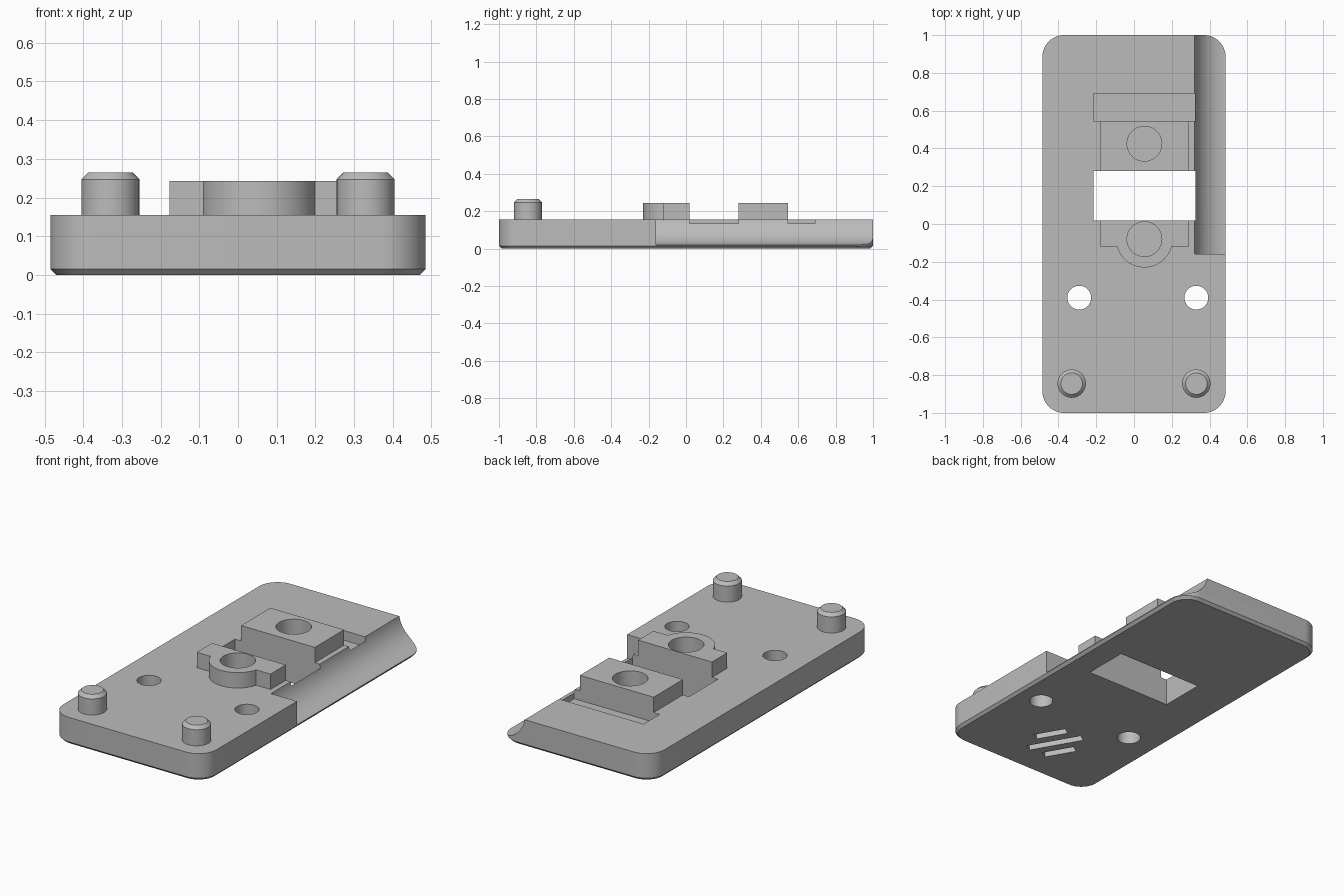
import bpy, bmesh, math
from mathutils import Matrix, Vector

cube = bpy.data.objects.get("Cube")
if cube:
    bpy.data.objects.remove(cube, do_unlink=True)

grey = bpy.data.materials.new("plain grey")
grey.use_nodes = True
colour = (0.5, 0.5, 0.5, 1)
grey.diffuse_color = colour
grey.node_tree.nodes["Principled BSDF"].inputs["Base Color"].default_value = colour

TOP = 0.155        # plate top
BLOCK_TOP = 0.243  # raised block top
MID = 0.055        # centre line of the blocks


def make(name, bm):
    bmesh.ops.recalc_face_normals(bm, faces=bm.faces)
    mesh = bpy.data.meshes.new(name)
    bm.to_mesh(mesh)
    bm.free()
    mesh.materials.append(grey)
    ob = bpy.data.objects.new(name, mesh)
    bpy.context.collection.objects.link(ob)
    return ob


def box(name, x, y, z, angle=0):
    """Box from (min, max) ranges, turned about its own centre."""
    bm = bmesh.new()
    ranges = (x, y, z)
    centre = Vector([(a + b) / 2 for a, b in ranges])
    size = [b - a for a, b in ranges]
    m = Matrix.Translation(centre) @ Matrix.Rotation(angle, 4, 'Z') @ Matrix.Diagonal((*size, 1))
    bmesh.ops.create_cube(bm, size=1, matrix=m)
    return make(name, bm)


def cylinder(name, x, y, radius, z0, z1):
    bm = bmesh.new()
    bmesh.ops.create_cone(bm, cap_ends=True, segments=64, radius1=radius, radius2=radius,
                          depth=z1 - z0, matrix=Matrix.Translation((x, y, (z0 + z1) / 2)))
    return make(name, bm)


def combine(target, other, operation):
    """Apply a boolean and drop the helper."""
    other.hide_render = True
    mod = target.modifiers.new(operation, 'BOOLEAN')
    mod.operation, mod.object, mod.solver = operation, other, 'EXACT'
    bpy.context.view_layer.objects.active = target
    bpy.ops.object.modifier_apply(modifier=mod.name)
    bpy.data.objects.remove(other, do_unlink=True)


# Plate: rounded corners, then a chamfer round the underside
bm = bmesh.new()
bmesh.ops.create_cube(bm, size=1, matrix=Matrix.Translation((0, 0, TOP / 2))
                      @ Matrix.Diagonal((0.97, 2, TOP, 1)))
uprights = [e for e in bm.edges if abs(e.verts[0].co.z - e.verts[1].co.z) > 0.1]
bmesh.ops.bevel(bm, geom=uprights, offset=0.115, segments=14, profile=0.5, affect='EDGES')
under = [e for e in bm.edges if all(v.co.z < 0.001 for v in e.verts)]
bmesh.ops.bevel(bm, geom=under, offset=0.015, segments=1, affect='EDGES')
plate = make("base_plate", bm)

# Raised blocks and the round boss
bar = (MID - 0.232, MID + 0.235)
combine(plate, box("rear_block", bar, (0.25, 0.56), (0.1, BLOCK_TOP)), 'UNION')
combine(plate, box("front_block", bar, (-0.12, 0.05), (0.1, BLOCK_TOP)), 'UNION')
combine(plate, cylinder("front_boss", MID, -0.08, 0.15, 0.1, BLOCK_TOP), 'UNION')

# Through window and the shallow pocket behind the rear block
window = (-0.215, 0.326)
combine(plate, box("window_cutter", window, (0.018, 0.28), (-0.1, 0.4)), 'DIFFERENCE')
combine(plate, box("pocket_cutter", window, (0.545, 0.69), (0.1, 0.4)), 'DIFFERENCE')

# Blind holes in the blocks
for y in (-0.08, 0.425):
    combine(plate, cylinder("blind_hole_cutter", MID, y, 0.092, 0.14, 0.4), 'DIFFERENCE')

# Screw holes
for x in (-0.29, 0.33):
    combine(plate, cylinder("screw_hole_cutter", x, -0.39, 0.063, -0.1, 0.4), 'DIFFERENCE')

# Concave cove along the side
bm = bmesh.new()
bmesh.ops.create_cone(bm, cap_ends=True, segments=96, radius1=0.168, radius2=0.168, depth=1.36,
                      matrix=Matrix.Translation((0.485, 0.52, 0.188))
                      @ Matrix.Rotation(math.pi / 2, 4, 'X'))
combine(plate, make("cove_cutter", bm), 'DIFFERENCE')

# Slanted slots in the underside
for step, length in ((-1, 0.18), (0, 0.31), (1, 0.18)):
    x, y = -0.02 + step * 0.08, -0.69 + step * 0.06
    slot = box("slot_cutter", (x - length / 2, x + length / 2), (y - 0.024, y + 0.024),
               (-0.05, 0.05), math.radians(120))
    combine(plate, slot, 'DIFFERENCE')

# Locating posts with chamfered tips
posts = []
for side, x in (("right", -0.33), ("left", 0.33)):
    post = cylinder(side + "_post", x, -0.845, 0.075, 0.1, 0.265)
    bm = bmesh.new()
    bm.from_mesh(post.data)
    rim = [e for e in bm.edges if all(v.co.z > 0.26 for v in e.verts)]
    bmesh.ops.bevel(bm, geom=rim, offset=0.018, segments=1, affect='EDGES')
    bm.to_mesh(post.data)
    bm.free()
    posts.append(post)

# Smooth the round walls, keep edges sharp
bpy.ops.object.select_all(action='DESELECT')
for ob in [plate] + posts:
    ob.select_set(True)
bpy.context.view_layer.objects.active = plate
bpy.ops.object.shade_smooth_by_angle(angle=math.radians(25))
